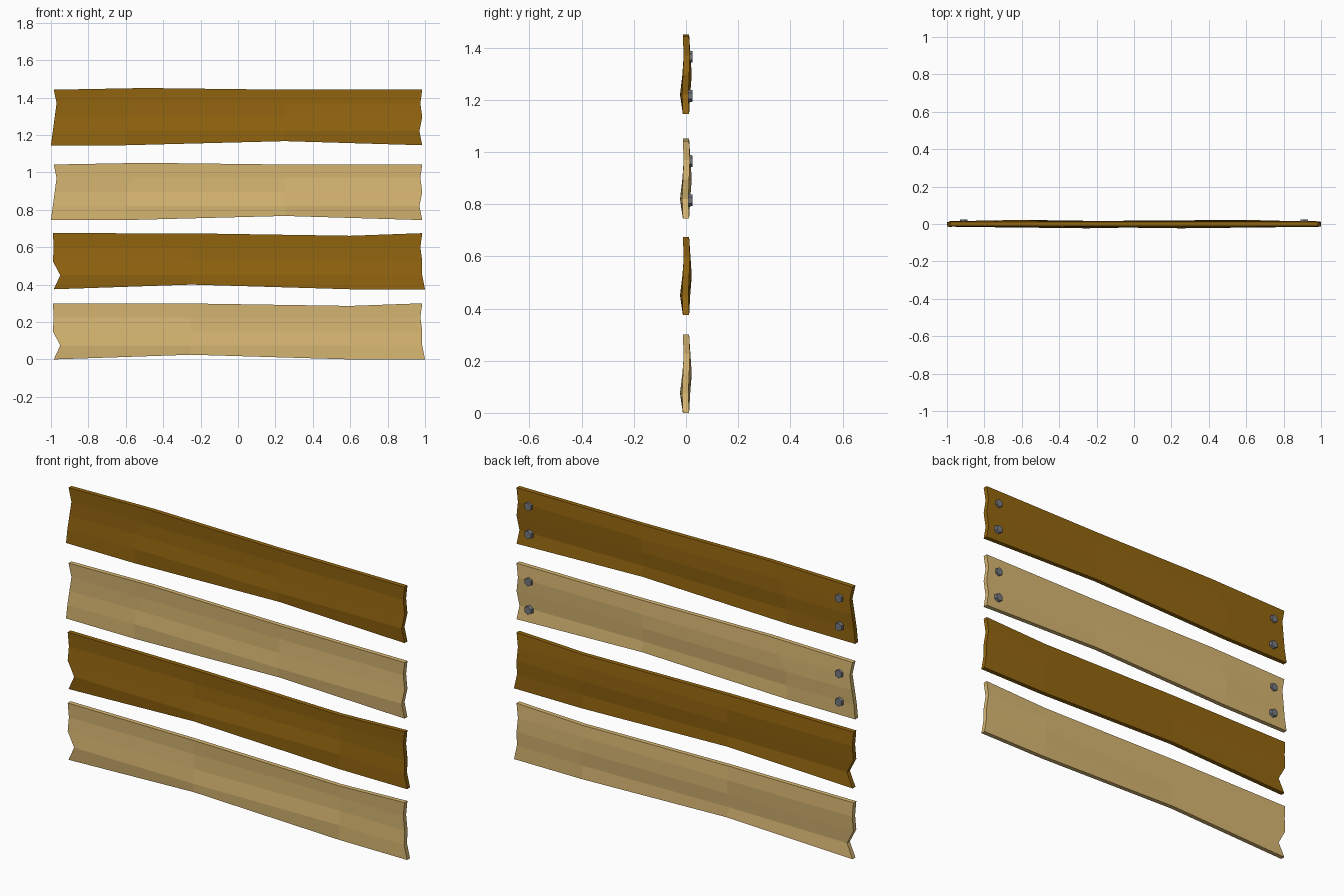
import bpy, bmesh, math
from mathutils import Matrix

if "Cube" in bpy.data.objects:
    bpy.data.objects.remove(bpy.data.objects["Cube"])


def material(name, rgb):
    m = bpy.data.materials.new(name)
    lin = [c / 12.92 if c <= 0.04045 else ((c + 0.055) / 1.055) ** 2.4 for c in rgb]
    m.diffuse_color = (*lin, 1)
    m.use_nodes = True
    m.node_tree.nodes["Principled BSDF"].inputs["Base Color"].default_value = m.diffuse_color
    return m


DARK = material("dark wood", (0.58, 0.40, 0.06))
LIGHT = material("light wood", (0.85, 0.72, 0.45))
STEEL = material("grey steel", (0.46, 0.47, 0.50))

HALF = 0.012                                # half the board thickness
ROWS = [0.0, 0.075, 0.15, 0.225, 0.297]     # heights across the board

# Warp of the board at each cross-section: y offset per row
FLAT = [0, -0.003, 0.0, 0.003, 0]
RIDGE = [0, -0.011, -0.002, 0.004, 0]
HOLLOW = [0, 0.004, 0.010, 0.005, 0]

# Each section: x per row, y offset per row, bottom lift, top lift
LOWER = [([-0.985, -0.95, -0.99, -0.985, -0.99], FLAT, 0, 0.003),
         ([-0.25] * 5, RIDGE, 0.025, 0.002),
         ([0.6] * 5, HOLLOW, 0, -0.011),
         ([1.0, 0.985, 0.985, 0.975, 0.985], FLAT, 0, 0.003)]
UPPER = [([-1.0, -0.99, -0.98, -0.97, -0.985], FLAT, 0, 0),
         ([-0.6, -0.6, -0.6, -0.55, -0.5], HOLLOW, 0, 0.009),
         ([0.25] * 5, RIDGE, 0.022, 0),
         ([0.985, 0.97, 0.985, 0.975, 0.985], FLAT, 0, 0)]


def finish(name, bm, mat):
    bmesh.ops.recalc_face_normals(bm, faces=bm.faces[:])
    mesh = bpy.data.meshes.new(name)
    bm.to_mesh(mesh)
    bm.free()
    mesh.materials.append(mat)
    bpy.context.collection.objects.link(bpy.data.objects.new(name, mesh))


def plank(name, z0, sections, mat):
    """Loft a closed ring of front and back points through the sections."""
    bm = bmesh.new()
    rings = []
    for xs, ys, low, high in sections:
        zs = [z0 + z for z in ROWS]
        zs[0] += low
        zs[-1] += high
        pts = list(zip(xs, ys, zs))
        rings.append([bm.verts.new((x, y - HALF, z)) for x, y, z in pts] +
                     [bm.verts.new((x, y + HALF, z)) for x, y, z in reversed(pts)])
    for a, b in zip(rings, rings[1:]):
        for i in range(10):
            j = (i + 1) % 10
            bm.faces.new((a[i], a[j], b[j], b[i]))
    # jagged end grain
    for r in (rings[0], rings[-1]):
        for i in range(4):
            bm.faces.new((r[i], r[i + 1], r[8 - i], r[9 - i]))
    finish(name, bm, mat)


def bolt(name, x, z):
    """Hexagonal bolt head on the back of a board."""
    bm = bmesh.new()
    bmesh.ops.create_cone(bm, cap_ends=True, segments=6, radius1=0.025, radius2=0.022,
                          depth=0.02, matrix=Matrix.Translation((x, 0.015, z)) @
                          Matrix.Rotation(-math.pi / 2, 4, 'X'))
    finish(name, bm, STEEL)


plank("plank_bottom", 0.0, LOWER, LIGHT)
plank("plank_second", 0.375, LOWER, DARK)
plank("plank_third", 0.745, UPPER, LIGHT)
plank("plank_top", 1.145, UPPER, DARK)

for board, z0 in (("third", 0.745), ("top", 1.145)):
    for side, x in (("left", -0.91), ("right", 0.91)):
        for level, dz in (("lower", 0.07), ("upper", 0.22)):
            bolt(f"bolt_{board}_{side}_{level}", x, z0 + dz)
